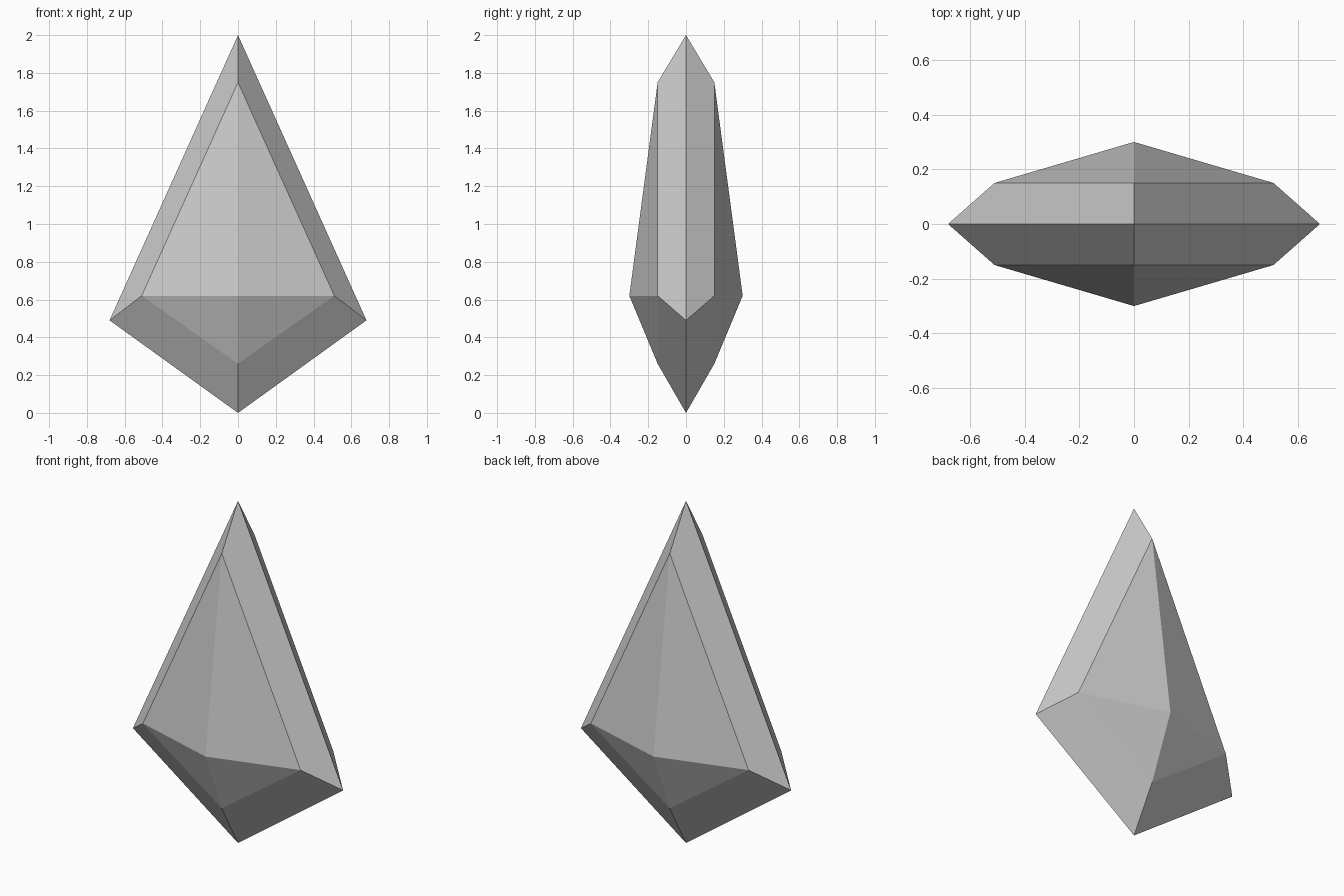
import bpy
import bmesh

cube = bpy.data.objects.get("Cube")
if cube:
    bpy.data.objects.remove(cube, do_unlink=True)

# Stone colour
grey = bpy.data.materials.new("grey_stone")
grey.use_nodes = True
colour = (0.6, 0.6, 0.6, 1)
grey.diffuse_color = colour
grey.node_tree.nodes["Principled BSDF"].inputs["Base Color"].default_value = colour

# One quarter of the kite-shaped gem: girdle, bevel ring and raised centre
points = {
    "tip": (0, 0, 2), "side": (0.68, 0, 0.49), "base": (0, 0, 0),
    "ring_tip": (0, -0.15, 1.75), "ring_side": (0.51, -0.15, 0.62),
    "ring_base": (0, -0.15, 0.26), "centre": (0, -0.3, 0.62),
}
facets = [
    ("tip", "ring_tip", "ring_side", "side"),
    ("side", "ring_side", "ring_base", "base"),
    ("ring_tip", "centre", "ring_side"),
    ("ring_side", "centre", "ring_base"),
]
bm = bmesh.new()
corners = {name: bm.verts.new(co) for name, co in points.items()}
for facet in facets:
    bm.faces.new([corners[name] for name in facet])

# Mirror the quarter to the other side and to the back
mesh = bpy.data.meshes.new("kite_gem")
bm.to_mesh(mesh)
bm.free()
mesh.materials.append(grey)
gem = bpy.data.objects.new("kite_gem", mesh)
bpy.context.collection.objects.link(gem)
mirror = gem.modifiers.new("mirror_quarters", 'MIRROR')
mirror.use_axis = (True, True, False)
